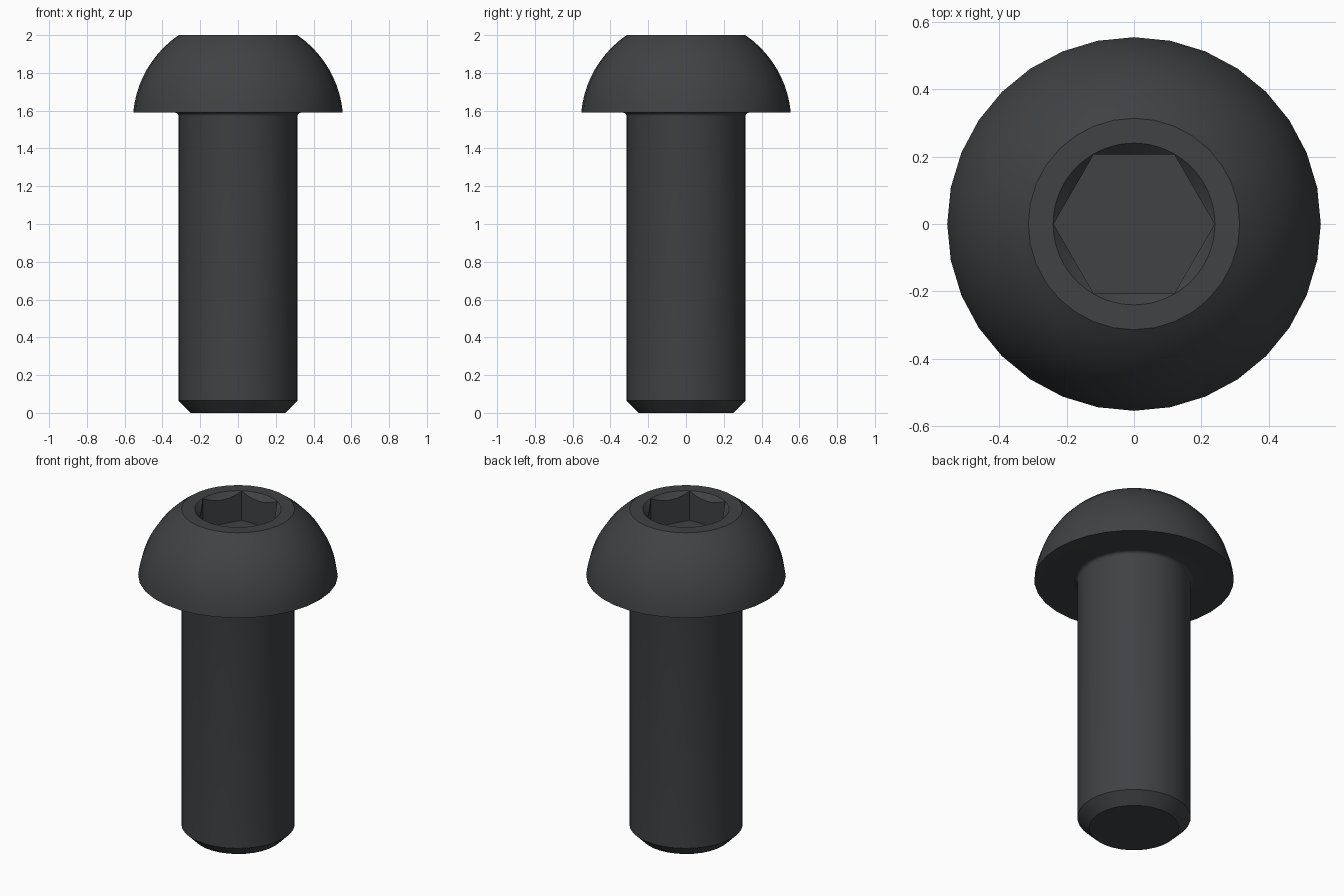
import bpy, bmesh, math

if "Cube" in bpy.data.objects:
    bpy.data.objects.remove(bpy.data.objects["Cube"])

SEG = 32


def make_object(name, bm):
    bmesh.ops.recalc_face_normals(bm, faces=bm.faces[:])
    mesh = bpy.data.meshes.new(name)
    bm.to_mesh(mesh)
    bm.free()
    ob = bpy.data.objects.new(name, mesh)
    bpy.context.collection.objects.link(ob)
    return ob


def revolve(name, profile, seg):
    """Solid of revolution about z from (radius, z) points, capped at both ends."""
    bm = bmesh.new()
    rings = [[bm.verts.new((r * math.cos(2 * math.pi * i / seg),
                            r * math.sin(2 * math.pi * i / seg), z))
              for i in range(seg)] for r, z in profile]
    for a, b in zip(rings, rings[1:]):
        for i in range(seg):
            j = (i + 1) % seg
            bm.faces.new((a[i], a[j], b[j], b[i]))
    bm.faces.new(rings[0][::-1])
    bm.faces.new(rings[-1])
    return make_object(name, bm)


# Shank with chamfered tip
profile = [(0.25, 0), (0.315, 0.065), (0.315, 1.57)]
# Small fillet under the head
for k in range(1, 5):
    a = math.pi / 2 * k / 4
    profile.append((0.335 - 0.02 * math.cos(a), 1.57 + 0.02 * math.sin(a)))
# Domed head, an arc centred on the axis
centre, radius = 1.54, 0.557
a0, a1 = math.asin((1.59 - centre) / radius), math.asin((2 - centre) / radius)
for k in range(11):
    a = a0 + (a1 - a0) * k / 10
    profile.append((radius * math.cos(a), centre + radius * math.sin(a)))
screw = revolve("button_head_screw", profile, SEG)

# Hex socket and its countersink
hex_cutter = revolve("hex_socket_cutter", [(0.239, 1.82), (0.239, 2.1)], 6)
sink_cutter = revolve("countersink_cutter", [(0.18, 1.94), (0.29, 2.05)], 96)

bpy.context.view_layer.objects.active = screw
screw.select_set(True)
for cutter in (hex_cutter, sink_cutter):
    cutter.hide_render = True
    mod = screw.modifiers.new(cutter.name, 'BOOLEAN')
    mod.operation = 'DIFFERENCE'
    mod.solver = 'EXACT'
    mod.object = cutter
    bpy.ops.object.modifier_apply(modifier=mod.name)
    bpy.data.objects.remove(cutter)

# Smooth round surfaces, crisp edges
bpy.ops.object.shade_smooth_by_angle(angle=math.radians(25))

# Dark steel
steel = bpy.data.materials.new("dark_steel")
steel.diffuse_color = (0.05, 0.054, 0.058, 1)
steel.use_nodes = True
steel.node_tree.nodes["Principled BSDF"].inputs["Base Color"].default_value = steel.diffuse_color
screw.data.materials.clear()
screw.data.materials.append(steel)
